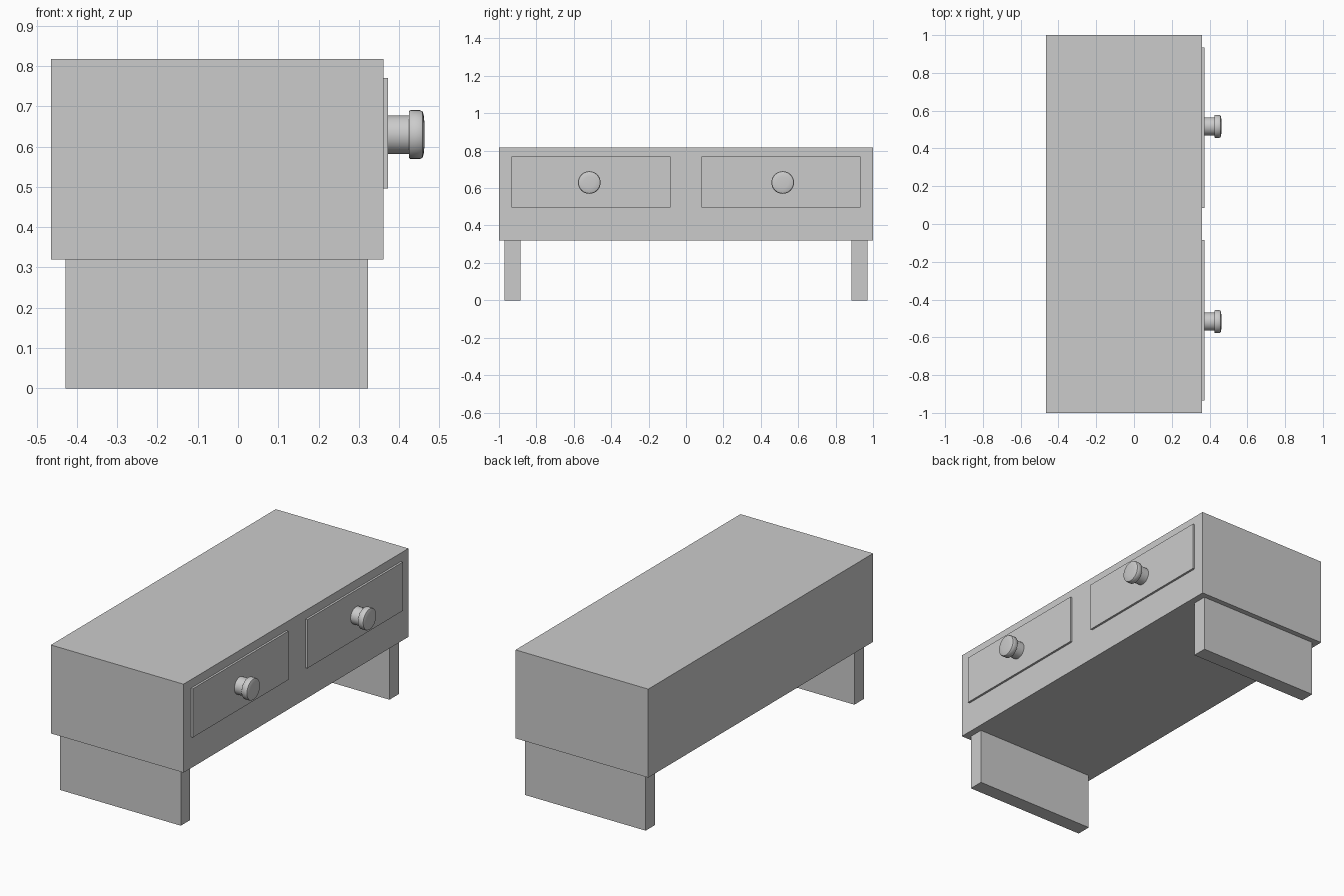
import bpy, bmesh, math
from mathutils import Matrix, Vector

if "Cube" in bpy.data.objects:
    bpy.data.objects.remove(bpy.data.objects["Cube"])


def finish(name, bm):
    bmesh.ops.recalc_face_normals(bm, faces=bm.faces)
    mesh = bpy.data.meshes.new(name)
    bm.to_mesh(mesh)
    bm.free()
    obj = bpy.data.objects.new(name, mesh)
    bpy.context.collection.objects.link(obj)
    return obj


def box(name, lo, hi):
    lo, hi = Vector(lo), Vector(hi)
    bm = bmesh.new()
    bmesh.ops.create_cube(bm, size=1, matrix=Matrix.Translation((lo + hi) / 2)
                          @ Matrix.Diagonal((*(hi - lo), 1)))
    return finish(name, bm)


def lathe_x(name, profile, centre, steps=32):
    """Spin (x, radius) points around the x axis."""
    bm = bmesh.new()
    verts = [bm.verts.new((x, centre[0] + r, centre[1])) for x, r in profile]
    edges = [bm.edges.new(pair) for pair in zip(verts, verts[1:])]
    bmesh.ops.spin(bm, geom=verts + edges, cent=(0, *centre), axis=(1, 0, 0),
                   angle=math.tau, steps=steps)
    bmesh.ops.remove_doubles(bm, verts=bm.verts, dist=1e-5)
    obj = finish(name, bm)
    bpy.ops.object.select_all(action='DESELECT')
    obj.select_set(True)
    bpy.context.view_layer.objects.active = obj
    bpy.ops.object.shade_smooth_by_angle(angle=math.radians(40))
    return obj


# Cabinet body
box("cabinet_body", (-0.465, -1, 0.32), (0.361, 1, 0.818))

# Knob: straight stem and a wider head with a softened front rim
knob = [(0.37, 0), (0.37, 0.048), (0.425, 0.048), (0.425, 0.058), (0.428, 0.0605),
        (0.452, 0.0605), (0.458, 0.058), (0.461, 0.05), (0.463, 0.03), (0.463, 0)]

for side, label in ((-1, "left"), (1, "right")):
    # Slab leg at each end
    y = sorted((side * 0.886, side * 0.97))
    box(label + "_leg", (-0.428, y[0], 0), (0.323, y[1], 0.32))
    # Drawer front and its knob
    y = sorted((side * 0.084, side * 0.934))
    box(label + "_drawer_front", (0.355, y[0], 0.496), (0.373, y[1], 0.77))
    lathe_x(label + "_drawer_knob", knob, (side * 0.517, 0.63))
